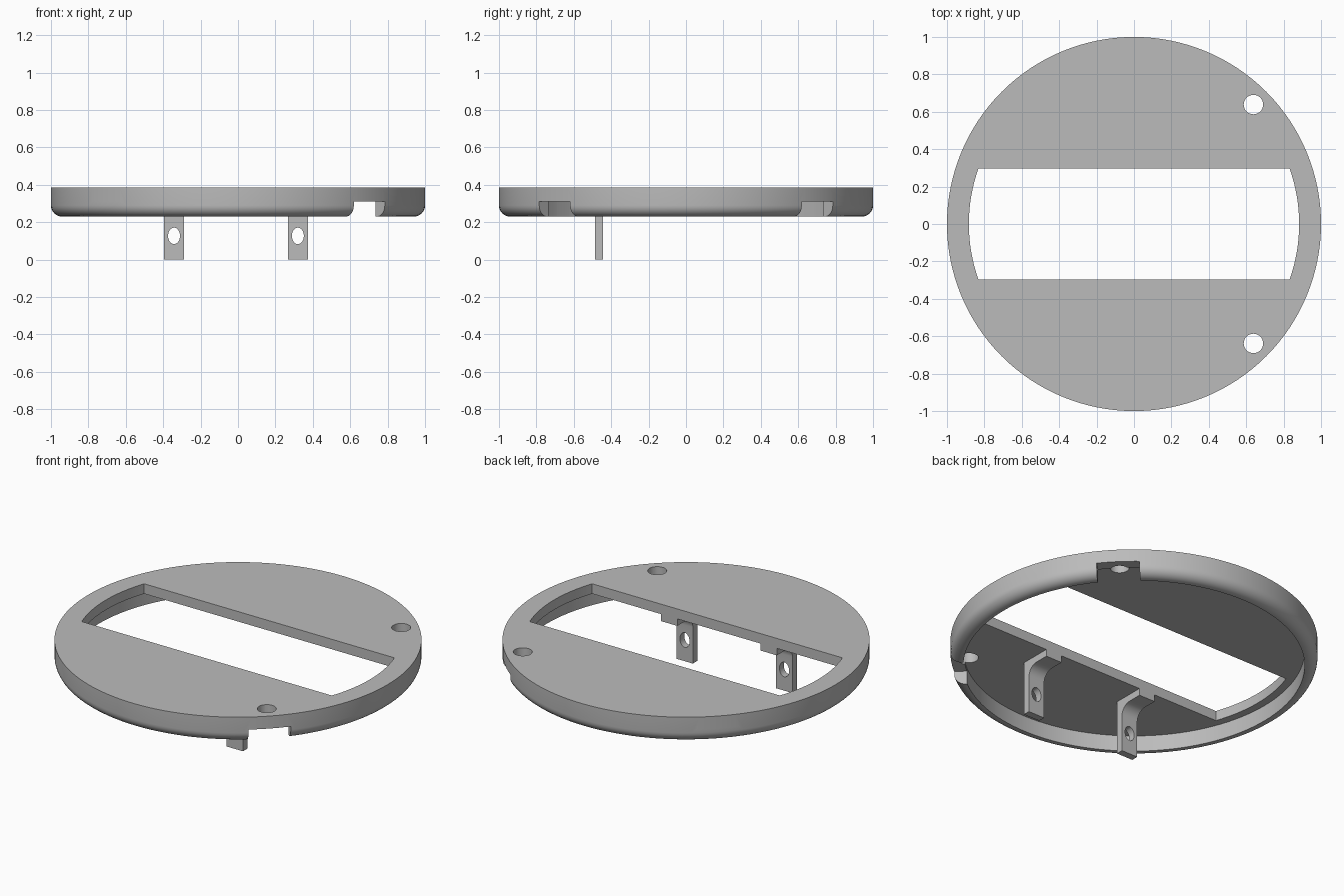
import bpy, bmesh
from math import sin, cos, pi, radians, asin
from mathutils import Matrix

cube = bpy.data.objects.get("Cube")
if cube:
    bpy.data.objects.remove(cube)

grey = bpy.data.materials.new("plain grey")
grey.use_nodes = True
colour = (0.5, 0.5, 0.5, 1)
grey.diffuse_color = colour
grey.node_tree.nodes["Principled BSDF"].inputs["Base Color"].default_value = colour

TOP, UNDER, RIM_BOTTOM = 0.385, 0.325, 0.23
RIM_INNER, FILLET = 0.93, 0.06
SLOT_R, SLOT_Y = 0.883, 0.297


def finish(name, bm):
    bmesh.ops.recalc_face_normals(bm, faces=bm.faces)
    mesh = bpy.data.meshes.new(name)
    bm.to_mesh(mesh)
    bm.free()
    mesh.materials.append(grey)
    obj = bpy.data.objects.new(name, mesh)
    bpy.context.collection.objects.link(obj)
    return obj


def prism(name, outline, low, high, matrix=Matrix()):
    """Extrude a flat outline along local z, then place it."""
    bm = bmesh.new()
    face = bm.faces.new([bm.verts.new((a, b, low)) for a, b in outline])
    new = bmesh.ops.extrude_face_region(bm, geom=[face])["geom"]
    verts = [v for v in new if isinstance(v, bmesh.types.BMVert)]
    bmesh.ops.translate(bm, verts=verts, vec=(0, 0, high - low))
    bm.transform(matrix)
    return finish(name, bm)


def ellipse(cx, cy, rx, ry, n=32):
    return [(cx + rx * cos(2 * pi * i / n), cy + ry * sin(2 * pi * i / n)) for i in range(n)]


def cut(target, cutter):
    cutter.hide_render = True
    mod = target.modifiers.new("cut", "BOOLEAN")
    mod.operation, mod.solver, mod.object = "DIFFERENCE", "EXACT", cutter
    bpy.context.view_layer.objects.active = target
    bpy.ops.object.modifier_apply(modifier=mod.name)
    bpy.data.objects.remove(cutter)


def smooth(obj):
    bpy.ops.object.select_all(action="DESELECT")
    obj.select_set(True)
    bpy.context.view_layer.objects.active = obj
    bpy.ops.object.shade_smooth_by_angle(angle=radians(30))


# Round cover: flat plate with a hanging rim, rounded on its lower outer edge
profile = [(0, UNDER), (RIM_INNER, UNDER), (RIM_INNER, RIM_BOTTOM)]
for i in range(9):
    a = pi / 2 * i / 8
    profile.append((1 - FILLET + FILLET * sin(a), RIM_BOTTOM + FILLET - FILLET * cos(a)))
profile += [(1, TOP), (0, TOP)]
bm = bmesh.new()
verts = [bm.verts.new((r, 0, z)) for r, z in profile]
edges = [bm.edges.new(pair) for pair in zip(verts, verts[1:])]
bmesh.ops.spin(bm, geom=verts + edges, cent=(0, 0, 0), axis=(0, 0, 1),
               angle=2 * pi, steps=128, use_duplicate=False)
bmesh.ops.remove_doubles(bm, verts=bm.verts, dist=0.0001)
cover = finish("round_cover", bm)

# Wide slot with curved ends
half = asin(SLOT_Y / SLOT_R)
arc = [half * (i / 8 - 1) for i in range(17)]
slot = [(SLOT_R * cos(a + t), SLOT_R * sin(a + t)) for a in (0, pi) for t in arc]
cut(cover, prism("slot_cutter", slot, 0.1, 0.6))

# Four screw holes, each with a notch through the rim
for k in range(4):
    turn = Matrix.Rotation(pi / 4 + k * pi / 2, 4, "Z")
    notch = [(0.8, -0.117), (1.1, -0.117), (1.1, 0.117), (0.8, 0.117)]
    cut(cover, prism("notch_cutter", notch, 0.1, 0.31, turn))
    cut(cover, prism("hole_cutter", ellipse(0.903, 0, 0.052, 0.052), 0.05, 0.6, turn))
smooth(cover)

# Two L-shaped tabs under the front edge of the slot, each with an oval hole
BACK, FRONT, FOOT, BEND = -0.445, -0.487, 0.283, 0.065
side = [(FRONT, 0), (BACK, 0)]
for i in range(9):
    a = pi / 2 * i / 8
    side.append((BACK + BEND - BEND * cos(a), FOOT - BEND + BEND * sin(a)))
side += [(-SLOT_Y, FOOT), (-SLOT_Y, UNDER), (FRONT, UNDER)]
# Local x, y, z become world y, z, x
along_x = Matrix(((0, 0, 1, 0), (1, 0, 0, 0), (0, 1, 0, 0), (0, 0, 0, 1)))
along_y = Matrix.Rotation(pi / 2, 4, "X")
for name, x in (("right_tab", -0.342), ("left_tab", 0.32)):
    tab = prism(name, side, x - 0.054, x + 0.054, along_x)
    cut(tab, prism("oval_cutter", ellipse(x, 0.127, 0.032, 0.044), 0.3, 0.6, along_y))
    smooth(tab)
